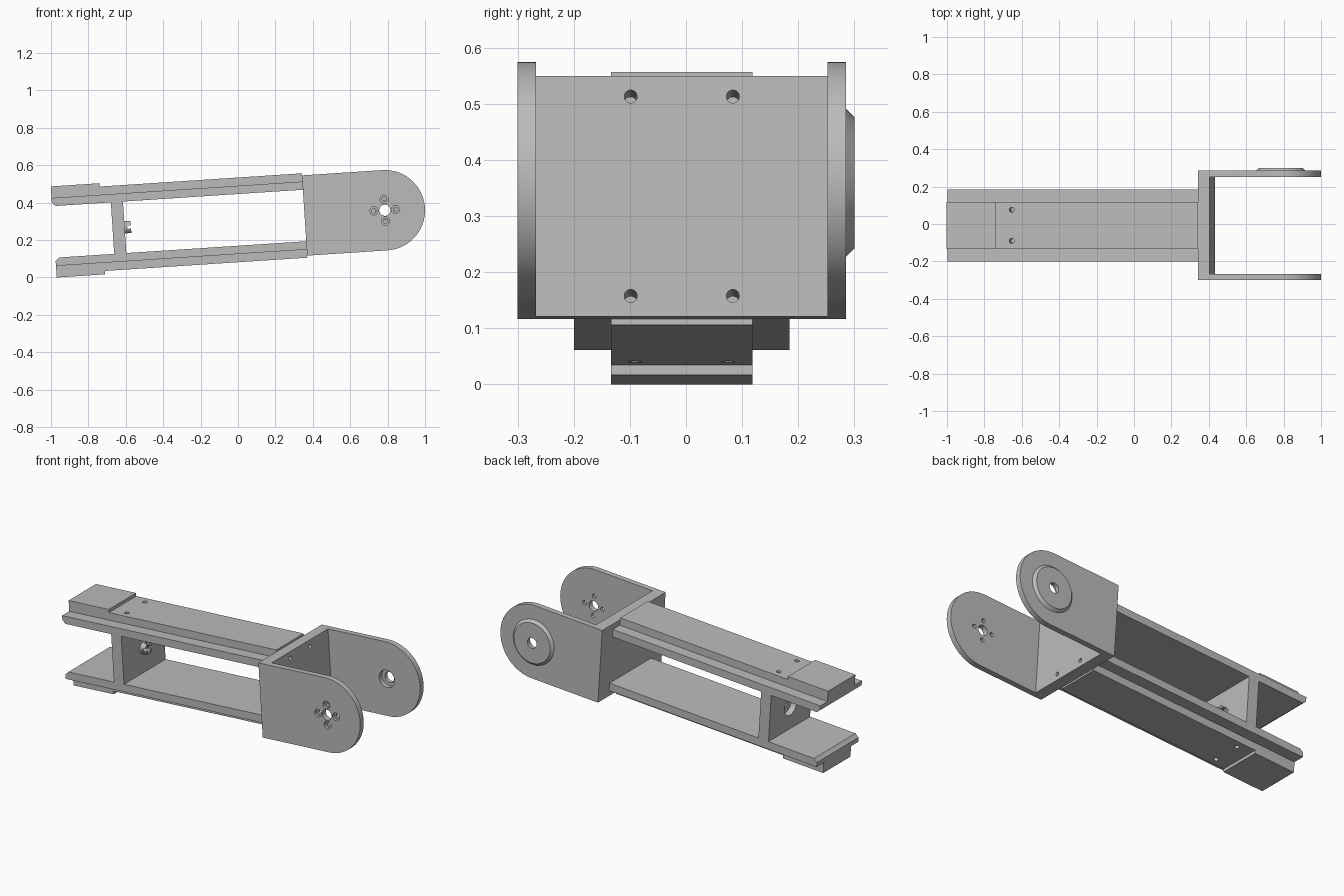
import bpy, bmesh, math
from mathutils import Matrix, Vector

cube = bpy.data.objects.get("Cube")
if cube:
    bpy.data.objects.remove(cube, do_unlink=True)

grey = bpy.data.materials.new("plain grey")
grey.use_nodes = True
grey.diffuse_color = (0.5, 0.5, 0.5, 1)
grey.node_tree.nodes["Principled BSDF"].inputs["Base Color"].default_value = (0.5, 0.5, 0.5, 1)

# Parts are built with the hinge axis at the origin, then tilted into place
MID = -0.0075
TILT = Matrix.Translation((0.785, MID, 0.359)) @ Matrix.Rotation(math.radians(-3.75), 4, 'Y')
AXES = {'X': Vector((1, 0, 0)), 'Y': Vector((0, 1, 0)), 'Z': Vector((0, 0, 1))}


def finish(name, bm):
    bmesh.ops.recalc_face_normals(bm, faces=bm.faces)
    mesh = bpy.data.meshes.new(name)
    bm.to_mesh(mesh)
    bm.free()
    mesh.materials.append(grey)
    ob = bpy.data.objects.new(name, mesh)
    bpy.context.collection.objects.link(ob)
    return ob


def prism(name, outline, y0, y1):
    """Side outline of (x, z) points, extruded across y."""
    bm = bmesh.new()
    face = bm.faces.new([bm.verts.new((x, y0, z)) for x, z in outline])
    new = bmesh.ops.extrude_face_region(bm, geom=[face])["geom"]
    bmesh.ops.translate(bm, vec=(0, y1 - y0, 0),
                        verts=[v for v in new if isinstance(v, bmesh.types.BMVert)])
    return finish(name, bm)


def box(name, x0, x1, y0, y1, z0, z1):
    return prism(name, [(x0, z0), (x1, z0), (x1, z1), (x0, z1)], y0, y1)


def rod(name, start, axis, length, r1, r2=None, segments=32):
    """Cylinder or cone that runs from start along the axis."""
    d = AXES[axis] * (1 if length > 0 else -1)
    place = Matrix.Translation(Vector(start) + d * abs(length) / 2)
    bm = bmesh.new()
    bmesh.ops.create_cone(bm, cap_ends=True, segments=segments, radius1=r1,
                          radius2=r1 if r2 is None else r2, depth=abs(length),
                          matrix=place @ d.to_track_quat('Z', 'Y').to_matrix().to_4x4())
    return finish(name, bm)


def combine(ob, tool, operation):
    mod = ob.modifiers.new("combine", 'BOOLEAN')
    mod.operation, mod.solver, mod.object = operation, 'EXACT', tool
    bpy.context.view_layer.objects.active = ob
    bpy.ops.object.modifier_apply(modifier=mod.name)
    bpy.data.objects.remove(tool, do_unlink=True)


def drill(ob, *args):
    combine(ob, rod("drill", *args), 'DIFFERENCE')


# Yoke: two round-ended cheeks joined by a back plate
R, HALF, CHEEK, BACK, INNER = 0.215, 0.2925, 0.0325, -0.43, -0.367
arc = [(R * math.sin(a), R * math.cos(a)) for a in (math.pi * i / 40 for i in range(41))]
cheek = [(BACK, R)] + arc + [(BACK, -R)]
yoke = box("yoke", BACK, INNER, -HALF, HALF, -R, R)
for y in (-HALF, HALF - CHEEK):
    combine(yoke, prism("cheek", cheek, y, y + CHEEK), 'UNION')

# Front cheek: axle hole and four recessed screw holes
drill(yoke, (0, -0.35, 0), 'Y', 0.12, 0.03)
for dx, dz in ((1, 0), (-1, 0), (0, 1), (0, -1)):
    x, z = dx * 0.058, dz * 0.058
    drill(yoke, (x, -0.35, z), 'Y', 0.12, 0.012)
    drill(yoke, (x, -0.35, z), 'Y', 0.073, 0.022)

# Back cheek: bevelled boss, axle hole and inner recess
combine(yoke, rod("boss", (0, HALF - 0.01, 0), 'Y', 0.025, 0.142, 0.117, 64), 'UNION')
drill(yoke, (0, 0.2, 0), 'Y', 0.2, 0.03)
drill(yoke, (0, 0.2, 0), 'Y', 0.085, 0.05)

# Rails: wide flange with chamfered end, narrow rib and thicker end pad
END, PAD = -1.774, -1.514
rails = []
for name, s in (("upper_rail", 1), ("lower_rail", -1)):
    flange = [(END + 0.02, 0.138), (BACK, 0.138), (BACK, 0.182), (END, 0.182), (END, 0.156)]
    rib = [(END, 0.165), (BACK, 0.165), (BACK, 0.226), (PAD, 0.226), (PAD, 0.244), (END, 0.244)]
    rail = prism(name, [(x, s * z) for x, z in flange], -0.192, 0.192)
    combine(rail, prism("rib", [(x, s * z) for x, z in rib], -0.126, 0.126), 'UNION')
    rails.append(rail)

# Web joining the rails, with a recessed centre hole
web = box("web", -1.459, -1.394, -0.192, 0.192, -0.138, 0.138)
drill(web, (-1.5, 0, 0), 'X', 0.2, 0.018)
drill(web, (-1.5, 0, 0), 'X', 0.075, 0.055)

# Screw holes through the yoke back plate and through the rails into the web
for rail, s in zip(rails, (1, -1)):
    for side in (-1, 1):
        drill(yoke, (-0.5, side * 0.091, s * 0.178), 'X', 0.2, 0.0115)
        drill(rail, (-0.55, side * 0.091, s * 0.178), 'X', 0.2, 0.0115)
        drill(rail, (-1.427, side * 0.083, s * 0.1), 'Z', s * 0.2, 0.013)
        drill(web, (-1.427, side * 0.083, s * 0.08), 'Z', s * 0.1, 0.013)

# Slotted tube clip on the web
clip = rod("clip", (-1.394, 0, 0), 'X', 0.034, 0.033)
drill(clip, (-1.41, 0, 0), 'X', 0.08, 0.018)
combine(clip, box("slot", -1.38, -1.3, -0.009, 0.009, -0.1, 0.1), 'DIFFERENCE')
combine(clip, box("slot", -1.38, -1.3, -0.1, 0.1, -0.009, 0.009), 'DIFFERENCE')

# Tilt everything into place and smooth the round surfaces
for ob in [yoke, web, clip] + rails:
    ob.data.transform(TILT)
    bpy.ops.object.select_all(action='DESELECT')
    ob.select_set(True)
    bpy.context.view_layer.objects.active = ob
    bpy.ops.object.shade_smooth_by_angle(angle=math.radians(30))
